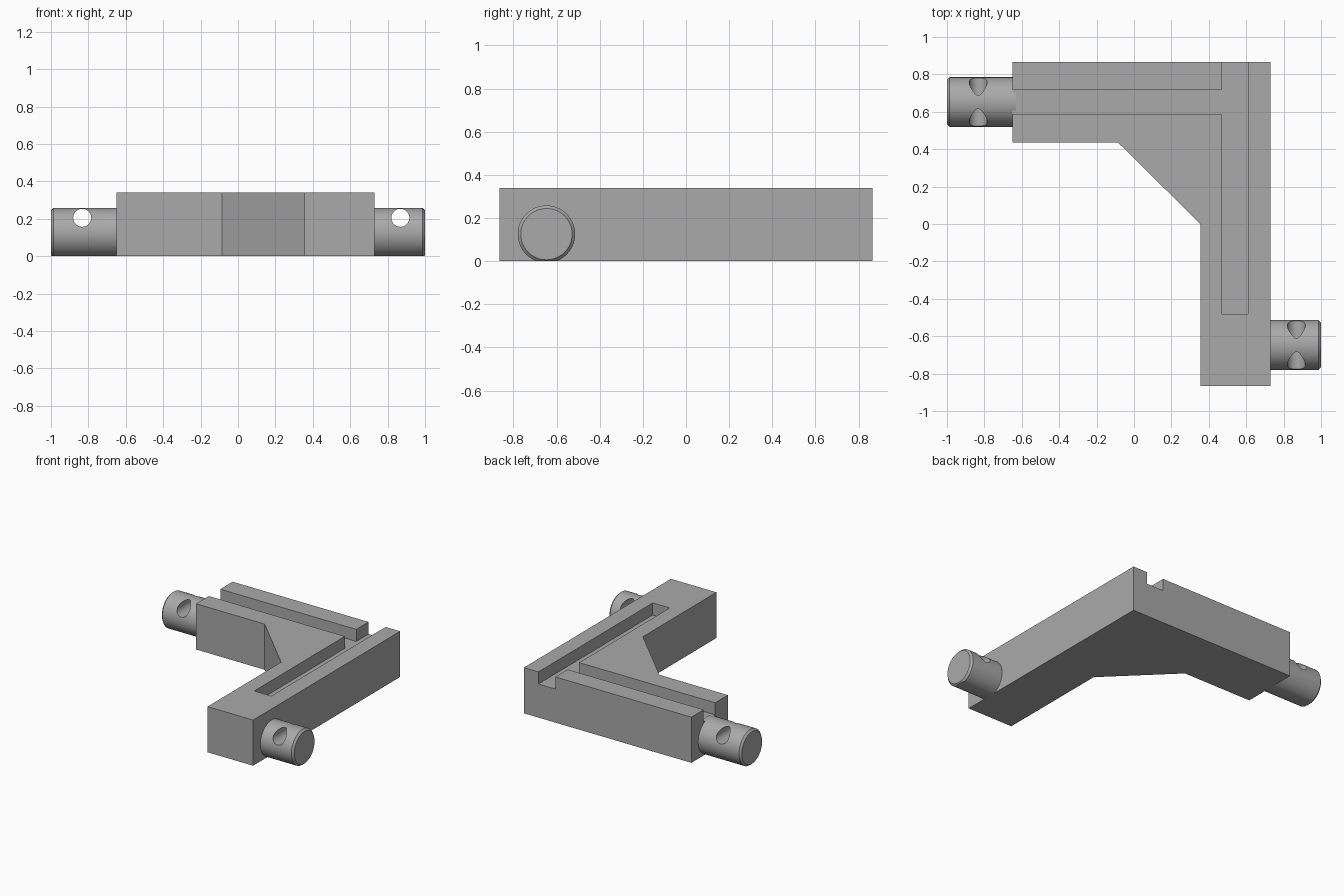
import bpy, bmesh, math
from mathutils import Matrix

cube = bpy.data.objects.get("Cube")
if cube:
    bpy.data.objects.remove(cube, do_unlink=True)

grey = bpy.data.materials.new("plain grey")
grey.use_nodes = True
colour = (0.40, 0.40, 0.40, 1)
grey.diffuse_color = colour
grey.node_tree.nodes["Principled BSDF"].inputs["Base Color"].default_value = colour

HEIGHT, FLOOR = 0.34, 0.25
PEG_R, PEG_Z = 0.133, 0.125


def make_object(name, bm):
    bmesh.ops.recalc_face_normals(bm, faces=bm.faces)
    mesh = bpy.data.meshes.new(name)
    bm.to_mesh(mesh)
    bm.free()
    mesh.materials.append(grey)
    obj = bpy.data.objects.new(name, mesh)
    bpy.context.collection.objects.link(obj)
    return obj


def prism(name, outline, z0, z1):
    bm = bmesh.new()
    face = bm.faces.new([bm.verts.new((x, y, z0)) for x, y in outline])
    top = bmesh.ops.extrude_face_region(bm, geom=[face])["geom"]
    verts = [v for v in top if isinstance(v, bmesh.types.BMVert)]
    bmesh.ops.translate(bm, vec=(0, 0, z1 - z0), verts=verts)
    return make_object(name, bm)


def box(name, x0, x1, y0, y1, z0, z1):
    return prism(name, [(x0, y0), (x1, y0), (x1, y1), (x0, y1)], z0, z1)


def cylinder(name, radius, length, axis, centre, bevel_end=0):
    """Cylinder along x or y; bevel_end (-1 or 1) chamfers that end."""
    bm = bmesh.new()
    bmesh.ops.create_cone(bm, cap_ends=True, segments=64, radius1=radius,
                          radius2=radius, depth=length)
    if bevel_end:
        rim = [e for e in bm.edges
               if all(v.co.z * bevel_end > 0 for v in e.verts)]
        bmesh.ops.bevel(bm, geom=rim, offset=0.014, segments=1, affect='EDGES')
    turn = Matrix.Rotation(math.pi / 2, 4, 'Y' if axis == 'x' else 'X')
    bm.transform(Matrix.Translation(centre) @ turn)
    return make_object(name, bm)


def cut(obj, cutter):
    mod = obj.modifiers.new("cut", 'BOOLEAN')
    mod.object, mod.operation, mod.solver = cutter, 'DIFFERENCE', 'EXACT'
    bpy.context.view_layer.objects.active = obj
    bpy.ops.object.modifier_apply(modifier=mod.name)
    bpy.data.objects.remove(cutter, do_unlink=True)


# L-shaped body with a diagonal gusset in the inner corner
body = prism("corner_body", [(-0.65, 0.865), (-0.65, 0.435), (-0.085, 0.435),
                             (0.355, 0), (0.355, -0.865), (0.73, -0.865),
                             (0.73, 0.865)], 0, HEIGHT)

# Joined grooves in the top: one open at the back, one at the right
cut(body, box("long_groove", 0.47, 0.61, -0.48, 1, FLOOR, 0.5))
cut(body, box("side_groove", -0.8, 0.5, 0.585, 0.72, FLOOR, 0.5))


# Connector pegs, flattened underneath and cross-drilled
def peg(name, side, x_in, y, x_hole):
    x_out = side
    obj = cylinder(name, PEG_R, abs(x_out - x_in), 'x',
                   ((x_in + x_out) / 2, y, PEG_Z), side)
    cut(obj, box("flat", -2, 2, y - 0.5, y + 0.5, -0.5, 0))
    cut(obj, cylinder("hole", 0.048, 1, 'y', (x_hole, y, 0.205)))
    bpy.ops.object.select_all(action='DESELECT')
    obj.select_set(True)
    bpy.context.view_layer.objects.active = obj
    bpy.ops.object.shade_smooth_by_angle(angle=math.radians(25))


peg("right_peg", -1, -0.63, 0.652, -0.833)
peg("left_peg", 1, 0.71, -0.647, 0.868)
